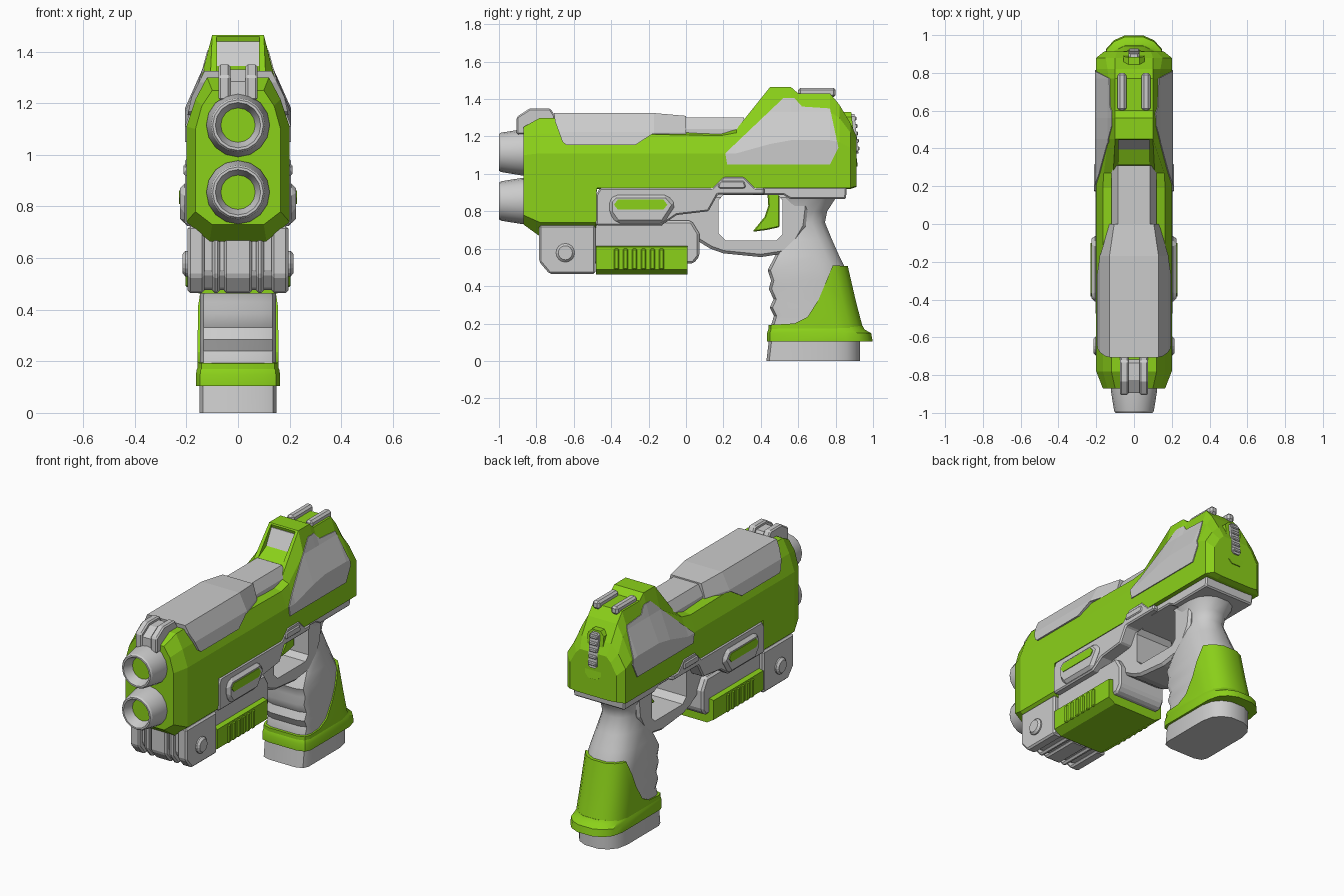
import bpy, bmesh, math

green = bpy.data.materials.new("green")
green.diffuse_color = (0.26, 0.64, 0.01, 1)


def make(name, verts, faces, mat=None):
    me = bpy.data.meshes.new(name)
    me.from_pydata(verts, [], faces)
    bm = bmesh.new()
    bm.from_mesh(me)
    bmesh.ops.recalc_face_normals(bm, faces=bm.faces)
    bm.to_mesh(me)
    bm.free()
    ob = bpy.data.objects.new(name, me)
    bpy.context.collection.objects.link(ob)
    if mat:
        me.materials.append(mat)
    return ob


def apply_mod(ob, mod):
    bpy.context.view_layer.objects.active = ob
    bpy.ops.object.modifier_apply(modifier=mod.name)


def loft(name, rings, mat=None):
    n = len(rings[0])
    faces = [tuple(range(n)), tuple(range((len(rings) - 1) * n, len(rings) * n))]
    for r in range(len(rings) - 1):
        for i in range(n):
            j = (i + 1) % n
            faces.append((r * n + i, r * n + j, r * n + n + j, r * n + n + i))
    return make(name, [p for r in rings for p in r], faces, mat)


def prism(name, pts, x0, x1, mat=None, bevel=0):
    """Side outline (y, z) extruded from x0 to x1."""
    ob = loft(name, [[(x, y, z) for y, z in pts] for x in (x0, x1)], mat)
    if bevel:
        m = ob.modifiers.new("bevel", 'BEVEL')
        m.width, m.segments, m.limit_method = bevel, 1, 'ANGLE'
        m.angle_limit = math.radians(35)
        apply_mod(ob, m)
    return ob


def box(name, x0, x1, y0, y1, z0, z1, mat=None, bevel=0):
    return prism(name, [(y0, z0), (y1, z0), (y1, z1), (y0, z1)], x0, x1, mat, bevel)


def boolean(ob, cutter, op):
    m = ob.modifiers.new("bool", 'BOOLEAN')
    m.object, m.operation, m.solver = cutter, op, 'EXACT'
    apply_mod(ob, m)
    bpy.data.objects.remove(cutter)
    return ob


def smooth(ob, angle=35):
    bpy.ops.object.select_all(action='DESELECT')
    ob.select_set(True)
    bpy.context.view_layer.objects.active = ob
    bpy.ops.object.shade_smooth_by_angle(angle=math.radians(angle))


def ring_y(y, half, sx=1.0):
    """Symmetric cross-section at y from half points (x, z), bottom to top."""
    return [(x * sx, y, z) for x, z in half] + [(-x * sx, y, z) for x, z in reversed(half)]


# main shell: cross-sections along y
def shell(name, sx=1.0):
    rows = [  # y, bottom w/z, side w/z0/z1, shoulder w/z, top w/z
        (-.87, .10, .73, .165, .78, 1.10, .14, 1.19, .10, 1.25),
        (-.78, .11, .665, .20, .74, 1.11, .165, 1.215, .12, 1.30),
        (-.48, .11, .665, .20, .74, 1.11, .165, 1.215, .12, 1.30),
        (-.477, .11, .92, .20, .925, 1.11, .165, 1.215, .12, 1.25),
        (.19, .11, .92, .20, .925, 1.11, .165, 1.205, .11, 1.215),
        (.27, .11, .92, .20, .925, 1.11, .16, 1.22, .11, 1.24),
        (.45, .11, .92, .20, .925, 1.16, .135, 1.33, .10, 1.465),
        (.56, .11, .92, .20, .925, 1.18, .135, 1.33, .10, 1.465),
        (.60, .11, .92, .20, .925, 1.18, .135, 1.33, .10, 1.43),
        (.77, .11, .92, .20, .925, 1.18, .135, 1.33, .10, 1.43),
        (.82, .11, .92, .20, .925, 1.17, .14, 1.30, .10, 1.37),
        (.88, .11, .92, .20, .925, 1.14, .15, 1.22, .10, 1.27),
        (.912, .11, .93, .16, .935, 1.10, .12, 1.17, .09, 1.20)]
    return loft(name, [ring_y(r[0], [(r[1], r[2]), (r[3], r[4]), (r[3], r[5]),
                (r[6], r[7]), (r[8], r[9])], sx) for r in rows], green)


body = shell("main_shell")
boolean(body, prism("sight_cut", [(.15, 1.28), (.30, 1.29), (.40, 1.345), (.45, 1.44),
        (.40, 1.6), (.15, 1.6)], -.083, .083), 'DIFFERENCE')
prism("sight_window", [(.395, 1.345), (.446, 1.44), (.47, 1.44), (.43, 1.34)], -.082, .082)

# grey side panels that follow the shell
panel = [(.21, 1.11), (.52, 1.405), (.58, 1.405), (.62, 1.36), (.77, 1.35),
         (.815, 1.14), (.77, 1.05), (.22, 1.05)]
for side, s in (("left", -1), ("right", 1)):
    p = shell(side + "_panel", 1.03)
    p.data.materials.clear()
    boolean(p, prism("panel_cut", panel, s * .105, s * .4), 'INTERSECT')

# top slide cover and the bar behind it
wide, slim = [(.199, 1.14), (.18, 1.225), (.13, 1.325)], [(.13, 1.14), (.13, 1.225), (.105, 1.31)]
slide = loft("slide_cover", [ring_y(-.75, wide), ring_y(-.17, wide), ring_y(0, slim)])
boolean(slide, prism("slide_cut", [(-.715, 1.4), (-.70, 1.28), (-.66, 1.17), (-.64, 1.155),
        (-.27, 1.155), (-.18, 1.213), (.1, 1.213), (.1, 1.4)], -.4, .4), 'INTERSECT')
loft("rear_bar", [ring_y(y, [(.118, 1.15), (.118, 1.24), (.085, 1.302)]) for y in (-.05, .31)])

# front sight
sight = [(-.905, 1.21), (-.905, 1.305), (-.835, 1.35), (-.725, 1.35), (-.70, 1.31), (-.70, 1.21)]
for side, s in (("left", -1), ("right", 1)):
    prism(side + "_front_sight", sight, s * .03, s * .075, None, .008)
    box(side + "_rear_rail", s * .04, s * .087, .60, .80, 1.41, 1.46, None, .012)
prism("front_sight_core", [(y + (.01 if y < -.8 else -.01), z - .02) for y, z in sight], -.04, .04)

# barrels
def lathe(name, prof, z, mat=None, n=16):
    rings = [[(r * math.cos(2 * math.pi * i / n), y, z + r * math.sin(2 * math.pi * i / n))
              for i in range(n)] for r, y in prof]
    ob = loft(name, rings, mat)
    smooth(ob, 25)


for name, z in (("upper", 1.115), ("lower", .855)):
    lathe(name + "_barrel", [(.123, -.85), (.123, -.88), (.105, -.99), (.098, -1), (.088, -1),
                             (.066, -.94)], z)
    lathe(name + "_barrel_core", [(.068, -.88), (.068, -.942)], z, green)

# rear slot and ridged knob
def slot(y0, hw, z0, z1, c, lean):
    out = [(hw - c, z0), (hw, z0 + c), (hw, z1 - c), (hw - c, z1)]
    out += [(-x, z) for x, z in reversed(out)]
    return [[(x, y - lean * (z - z0), z) for x, z in out] for y in (y0 - .09, y0)]


loft("rear_slot_frame", slot(.918, .055, 1.04, 1.33, .025, .12), green)
loft("rear_knob", slot(.922, .03, 1.11, 1.32, .012, .10))
for i in range(5):
    z = 1.125 + i * .04
    box("knob_ridge_%d" % i, -.028, .028, .87, .93 - .1 * (z - 1.11), z, z + .022, None, .005)

# lower frame
prism("frame", [(-.48, .725), (-.48, .89), (-.46, .925), (.14, .925), (.20, .985), (.31, .985),
      (.37, .925), (.42, .925), (.42, .89), (.17, .89), (.12, .80), (-.05, .78), (-.13, .725)],
      -.205, .205, None, .008)
prism("frame_rear", [(.35, .93), (.86, .93), (.855, .865), (.56, .865), (.52, .888), (.35, .888)],
      -.175, .175, None, .008)
guard = prism("trigger_guard", [(-.14, .735), (.0, .68), (.13, .60), (.20, .575), (.40, .555),
              (.56, .58), (.64, .72), (.66, .89), (-.05, .89)], -.125, .125, None, .015)
hole = [(.175, .86), (.20, .888), (.49, .888), (.515, .86), (.515, .675), (.485, .645),
        (.21, .645), (.175, .68)]
boolean(guard, prism("guard_hole", hole, -.3, .3), 'DIFFERENCE')
prism("frame_slot", [(.17, .93), (.18, .963), (.31, .963), (.32, .93), (.31, .922), (.18, .922)],
      -.212, .212, None, .006)
prism("trigger", [(.435, .90), (.44, .83), (.42, .77), (.355, .69), (.43, .70), (.50, .715),
      (.50, .90)], -.04, .04, green, .006)

# side pods with green windows
prism("side_pods", [(-.41, .86), (-.38, .888), (-.10, .888), (-.055, .835), (-.12, .735),
      (-.37, .735), (-.41, .79)], -.225, .225, None, .018)
prism("pod_windows", [(-.385, .835), (-.365, .862), (-.12, .862), (-.10, .835), (-.12, .81),
      (-.365, .81)], -.229, .229, green)

# under-barrel unit
prism("under_core", [(-.5, .75), (-.5, .52), (.04, .52), (.072, .56), (.072, .68), (.03, .75)],
      -.165, .165, None, .012)
block = [(-.785, .725), (-.785, .53), (-.73, .465), (-.485, .465), (-.485, .725)]
prism("under_block", [(y + (.03 if y < -.7 else 0), z + (.012 if z < .6 else 0)) for y, z in block],
      -.19, .19, None, .012)
for x0, x1 in ((-.195, -.13), (-.10, -.07), (-.055, .055), (.07, .10), (.13, .195)):
    prism("block_ridge", block, x0, x1, None, .01)
bat = loft("battery", [ring_y(y, [(.15, .462), (.196, .49), (.196, .61), (.17, .615)])
                       for y in (-.48, .008)], green)
for i in range(6):
    y = -.385 + i * .048
    box("battery_rib_%d" % i, -.204, .204, y, y + .028, .487, .60, green, .006)
disc = [(-.645 + .05 * math.cos(t * math.pi / 8), .578 + .05 * math.sin(t * math.pi / 8))
        for t in range(16)]
prism("block_pins", disc, -.215, .215, None, .012)


# grip: cross-sections along z with flat front and rounded back
def ring_z(z, f, b, w):
    half = [(.6 * w, f), (.9 * w, f + .015), (w, f + .05), (w, b - .14), (.9 * w, b - .07),
            (.65 * w, b - .025), (.3 * w, b)]
    return [(x, y, z) for x, y in half] + [(-x, y, z) for x, y in reversed(half)]


grip = [(.15, .455, .93, .148), (.19, .455, .925, .148), (.24, .47, .91, .148),
        (.285, .448, .90, .148), (.33, .468, .89, .148), (.385, .443, .88, .148),
        (.43, .455, .87, .148), (.485, .437, .857, .147), (.56, .475, .82, .14),
        (.65, .53, .78, .125), (.74, .54, .743, .11), (.80, .54, .755, .115), (.87, .52, .80, .14)]
smooth(loft("grip", [ring_z(*g) for g in grip]), 40)
cover = loft("grip_cover", [ring_z(.16, .44, .95, .158), ring_z(.32, .44, .908, .156),
                            ring_z(.55, .44, .855, .152)], green)
boolean(cover, prism("cover_cut", [(.785, .51), (1.1, .50), (1.1, .17), (.40, .17), (.40, .19),
        (.58, .20), (.65, .235), (.71, .33)], -.4, .4), 'INTERSECT')
smooth(cover, 30)

# base band and magazine foot
smooth(loft("grip_band", [ring_z(.105, .433, .998, .163), ring_z(.148, .433, .99, .163),
                          ring_z(.168, .44, .955, .16), ring_z(.187, .447, .945, .152)], green), 30)
smooth(loft("magazine_foot", [ring_z(0, .43, .93, .15), ring_z(.11, .443, .93, .15)]), 30)
